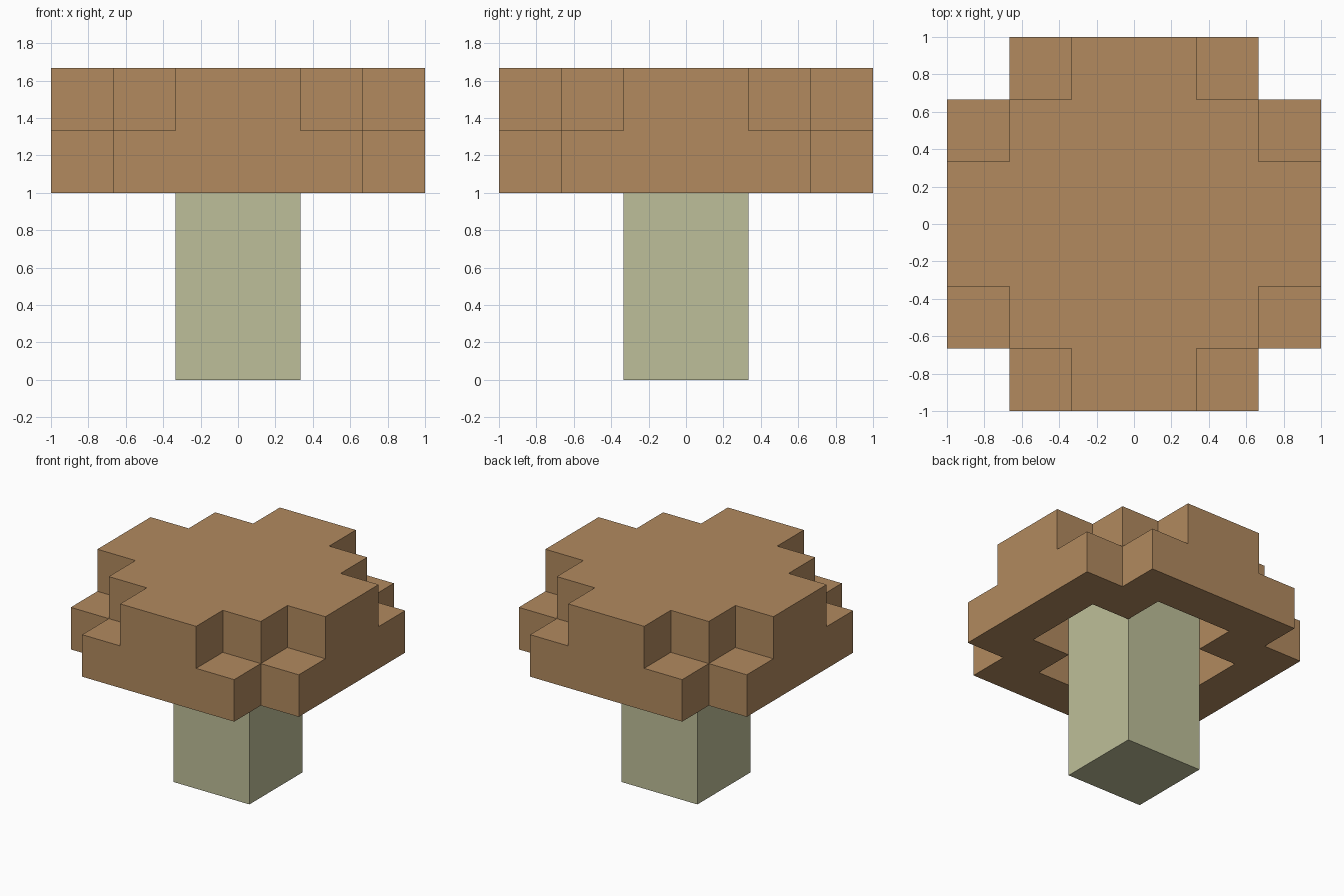
import bpy
import bmesh
from itertools import product
from mathutils import Vector

if "Cube" in bpy.data.objects:
    bpy.data.objects.remove(bpy.data.objects["Cube"], do_unlink=True)

CELL = 1 / 3       # block size of the cap
STEM_HEIGHT = 1.0  # height of the cap's underside


def make_material(name, color):
    mat = bpy.data.materials.new(name)
    mat.use_nodes = True
    mat.diffuse_color = color
    mat.node_tree.nodes["Principled BSDF"].inputs["Base Color"].default_value = color
    return mat


def add_object(name, bm, mat):
    bmesh.ops.recalc_face_normals(bm, faces=bm.faces)
    mesh = bpy.data.meshes.new(name)
    bm.to_mesh(mesh)
    bm.free()
    mesh.materials.append(mat)
    obj = bpy.data.objects.new(name, mesh)
    bpy.context.collection.objects.link(obj)
    return obj


def cap_filled(x, y, layer):
    """Cap rule on a 6 x 6 x 2 block grid, symmetric in x and y."""
    a, b = sorted((x if x >= 0 else -1 - x, y if y >= 0 else -1 - y))
    if b > 2 or layer not in (0, 1):
        return False
    if layer == 1:                        # top: stepped cross
        return (a, b) not in {(1, 2), (2, 2)}
    return (a, b) not in {(0, 0), (0, 1), (2, 2)}  # bottom: hollow ring


def block_shell(filled):
    """Outer skin of the filled blocks, with flat areas merged."""
    bm = bmesh.new()
    for cell in product(range(-3, 3), range(-3, 3), range(2)):
        if not filled(*cell):
            continue
        for axis, side in product(range(3), (0, 1)):
            neighbour = list(cell)
            neighbour[axis] += 2 * side - 1
            if filled(*neighbour):
                continue
            corners = []
            for u, v in ((0, 0), (1, 0), (1, 1), (0, 1)):
                p = Vector(cell)
                p[axis] += side
                p[(axis + 1) % 3] += u
                p[(axis + 2) % 3] += v
                corners.append(bm.verts.new(p * CELL + Vector((0, 0, STEM_HEIGHT))))
            bm.faces.new(corners)
    bmesh.ops.remove_doubles(bm, verts=bm.verts, dist=0.001)
    bmesh.ops.recalc_face_normals(bm, faces=bm.faces)
    bmesh.ops.dissolve_limit(bm, angle_limit=0.01, verts=bm.verts, edges=bm.edges)
    return bm


brown = make_material("cap brown", (0.445, 0.254, 0.114, 1))
pale = make_material("stem pale green", (0.515, 0.52, 0.319, 1))

# Cap: stepped block crown with a cross-shaped hollow below
add_object("mushroom_cap", block_shell(cap_filled), brown)

# Stem: square post rising into the hollow
stem = bmesh.new()
height = STEM_HEIGHT + CELL
bmesh.ops.create_cube(stem, size=1)
bmesh.ops.scale(stem, vec=(2 * CELL, 2 * CELL, height), verts=stem.verts)
bmesh.ops.translate(stem, vec=(0, 0, height / 2), verts=stem.verts)
add_object("mushroom_stem", stem, pale)
